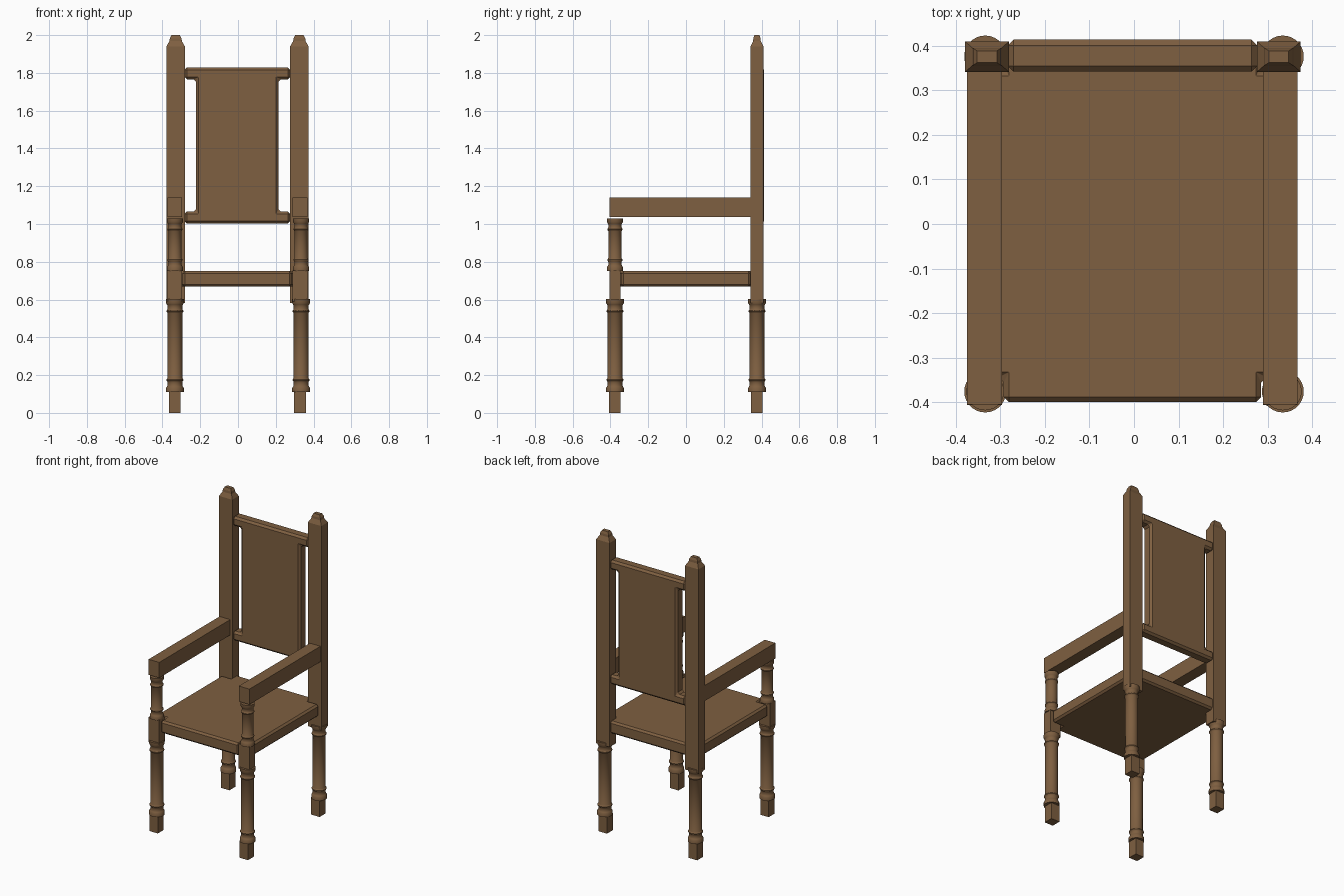
import bpy, bmesh, math
from mathutils import Matrix

if "Cube" in bpy.data.objects:
    bpy.data.objects.remove(bpy.data.objects["Cube"])

wood = bpy.data.materials.new("brown_wood")
wood.diffuse_color = (0.21, 0.115, 0.052, 1)
wood.use_nodes = True
wood.node_tree.nodes["Principled BSDF"].inputs["Base Color"].default_value = wood.diffuse_color
OFF = -0.0035  # square parts sit slightly left of centre


def finish(name, bm, bevel=0, smooth=False):
    bmesh.ops.recalc_face_normals(bm, faces=bm.faces)
    me = bpy.data.meshes.new(name)
    bm.to_mesh(me)
    bm.free()
    ob = bpy.data.objects.new(name, me)
    bpy.context.collection.objects.link(ob)
    me.materials.append(wood)
    if bevel:
        m = ob.modifiers.new("bevel", 'BEVEL')
        m.width, m.segments, m.limit_method = bevel, 1, 'ANGLE'
    if smooth:
        bpy.ops.object.select_all(action='DESELECT')
        ob.select_set(True)
        bpy.context.view_layer.objects.active = ob
        bpy.ops.object.shade_smooth_by_angle(angle=math.radians(35))
    return ob


def loft(name, rings, smooth=False):
    """Bridge a stack of closed rings of points and cap both ends."""
    bm = bmesh.new()
    rows = [[bm.verts.new(p) for p in r] for r in rings]
    n = len(rows[0])
    for a, b in zip(rows, rows[1:]):
        for i in range(n):
            j = (i + 1) % n
            bm.faces.new((a[i], a[j], b[j], b[i]))
    bm.faces.new(rows[0][::-1])
    bm.faces.new(rows[-1])
    return finish(name, bm, smooth=smooth)


def square_stack(name, cx, cy, sections):
    return loft(name, [[(cx + sx * hx, cy + sy * hy, z) for sx, sy in
                        ((-1, -1), (1, -1), (1, 1), (-1, 1))]
                       for hx, hy, z in sections])


def turned(name, cx, cy, profile, n=28):
    return loft(name, [[(cx + r * math.cos(2 * math.pi * i / n),
                         cy + r * math.sin(2 * math.pi * i / n), z)
                        for i in range(n)] for r, z in profile], smooth=True)


def plate(name, outline, depth, matrix, bevel):
    bm = bmesh.new()
    f = bm.faces.new([bm.verts.new((x, y, 0)) for x, y in outline])
    ext = bmesh.ops.extrude_face_region(bm, geom=[f])
    bmesh.ops.translate(bm, vec=(0, 0, depth),
                        verts=[v for v in ext['geom'] if isinstance(v, bmesh.types.BMVert)])
    bmesh.ops.transform(bm, matrix=matrix, verts=bm.verts)
    return finish(name, bm, bevel=bevel)


# Half of a turned spindle: flange, cove, bead, then the column
END = [(0.047, 0.0), (0.047, 0.022), (0.042, 0.030), (0.039, 0.036), (0.039, 0.052),
       (0.041, 0.057), (0.045, 0.062), (0.045, 0.067), (0.041, 0.072), (0.039, 0.075)]


def spindle(z0, z1, s=1.0):
    low = [(r * s, z0 + z * s) for r, z in END]
    high = [(r * s, z1 - z * s) for r, z in reversed(END)]
    return low + high


for side, sx in (("left", -1), ("right", 1)):
    cx = sx * 0.334
    bx = sx * 0.332 + OFF
    # Lower legs with square feet
    for place, cy in (("front", -0.376), ("back", 0.376)):
        turned(f"{place}_leg_{side}", cx, cy, spindle(0.11, 0.603))
        square_stack(f"{place}_foot_{side}", bx, cy - 0.001,
                     [(0.031, 0.031, 0), (0.031, 0.031, 0.115)])
    # Front seat block, arm support and armrest
    square_stack(f"front_block_{side}", bx, -0.376,
                 [(0.039, 0.030, 0.59), (0.039, 0.030, 0.755)])
    turned(f"arm_support_{side}", cx, -0.376, spindle(0.752, 1.03, 0.9))
    square_stack(f"armrest_{side}", bx, -0.022,
                 [(0.039, 0.383, 1.036), (0.039, 0.383, 1.139)])
    # Back post with stepped finial
    square_stack(f"back_post_{side}", sx * 0.3275 + OFF + 0.001, 0.3755,
                 [(0.049, 0.034, 0.583), (0.049, 0.034, 1.94), (0.033, 0.020, 1.968),
                  (0.031, 0.019, 1.983), (0.022, 0.013, 2.0)])

# Seat with corners notched around the legs
X1, X2, Y1, Y2 = 0.289, 0.36, 0.344, 0.40
seat = [(X1, -Y2), (X1, -Y1), (X2, -Y1), (X2, Y1), (X1, Y1), (X1, Y2)]
seat += [(-x, y) for x, y in reversed(seat)]
plate("seat", seat, 0.083, Matrix.Translation((OFF, 0, 0.668)), 0.012)

# Backrest: panel with wider top and bottom rails in one piece
A, B, H, G = 0.280, 0.218, 0.413, 0.350
back = [(A, -H), (A, -G), (B, -G), (B, G), (A, G), (A, H)]
back += [(-x, y) for x, y in reversed(back)]
plate("backrest", back, 0.072,
      Matrix.Translation((OFF, 0.414, 1.416)) @ Matrix.Rotation(math.pi / 2, 4, 'X'), 0.013)
